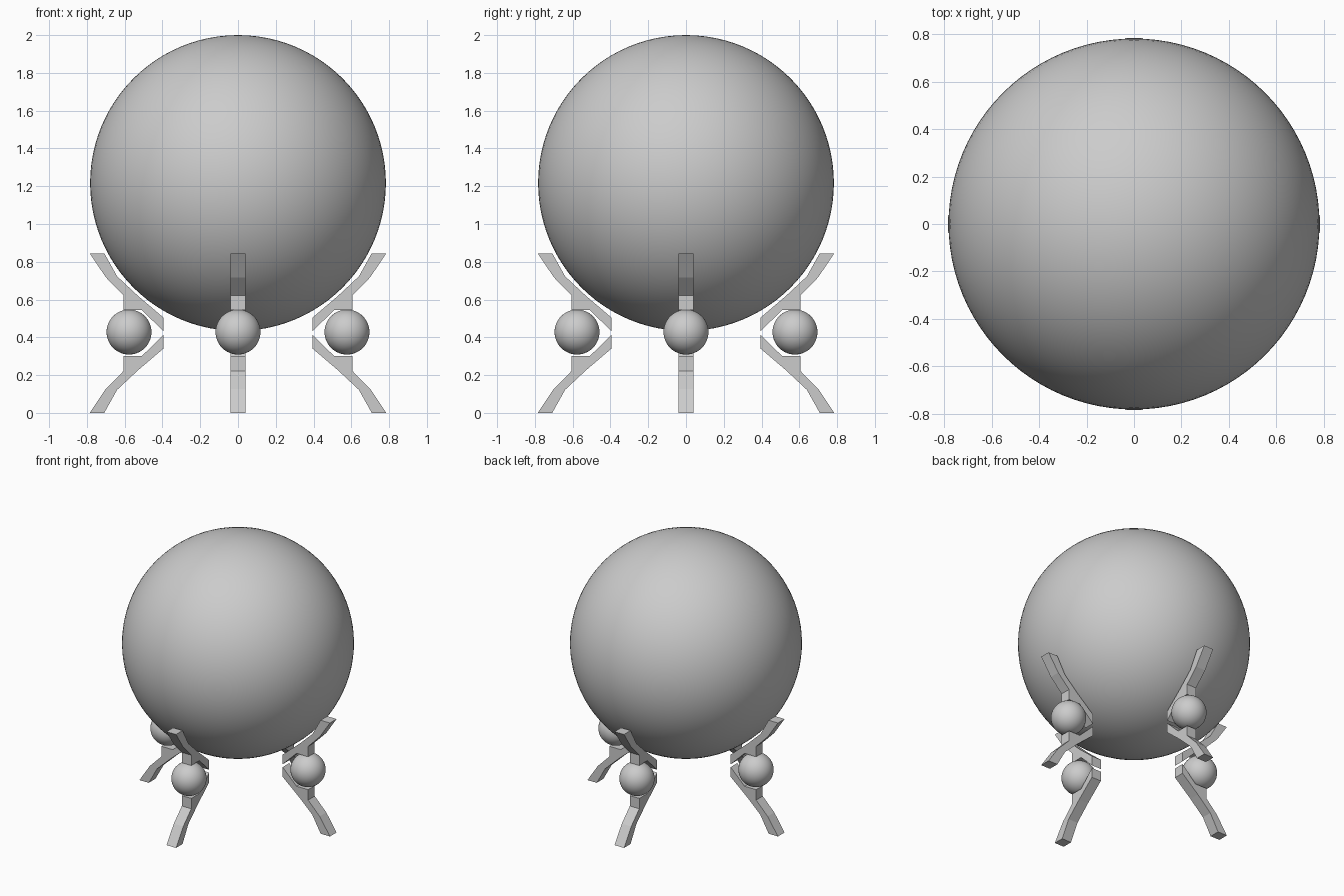
import bpy, bmesh
from math import pi
from mathutils import Matrix

if "Cube" in bpy.data.objects:
    bpy.data.objects.remove(bpy.data.objects["Cube"], do_unlink=True)

GREY = (0.6, 0.6, 0.6, 1)
grey = bpy.data.materials.new("light grey")
grey.use_nodes = True
grey.diffuse_color = GREY
grey.node_tree.nodes["Principled BSDF"].inputs["Base Color"].default_value = GREY

HEIGHT = 0.845       # stand height, mirrored about its middle
HALF_WIDTH = 0.039   # half thickness of each bracket

# Side outline of a lower bracket as (distance from centre, height)
OUTLINE = [(0.785, 0), (0.70, 0.127), (0.605, 0.223), (0.605, 0.30),
           (0.51, 0.30), (0.395, 0.412), (0.395, 0.34), (0.53, 0.225),
           (0.64, 0.122), (0.708, 0)]


def ball(name, radius, location, segments):
    bpy.ops.mesh.primitive_uv_sphere_add(
        segments=segments, ring_count=segments // 2, radius=radius, location=location)
    obj = bpy.context.object
    obj.name = name
    obj.data.materials.append(grey)
    bpy.ops.object.shade_smooth()


def bracket(name, angle, flip):
    bm = bmesh.new()
    verts = [bm.verts.new((r, -HALF_WIDTH, HEIGHT - z if flip else z)) for r, z in OUTLINE]
    face = bm.faces.new(verts)
    extruded = bmesh.ops.extrude_face_region(bm, geom=[face])["geom"]
    moved = [g for g in extruded if isinstance(g, bmesh.types.BMVert)]
    bmesh.ops.translate(bm, verts=moved, vec=(0, 2 * HALF_WIDTH, 0))
    bmesh.ops.recalc_face_normals(bm, faces=bm.faces)
    bm.transform(Matrix.Rotation(angle, 4, "Z"))
    mesh = bpy.data.meshes.new(name)
    bm.to_mesh(mesh)
    bm.free()
    mesh.materials.append(grey)
    bpy.context.collection.objects.link(bpy.data.objects.new(name, mesh))


# Large globe
ball("globe", 0.783, (0, 0, 1.217), 96)

# Four stand legs: a foot, a mirrored cradle arm and a ball between them
for i, side in enumerate(("left", "back", "right", "front")):
    angle = i * pi / 2
    bracket(side + "_foot", angle, False)
    bracket(side + "_cradle_arm", angle, True)
    centre = Matrix.Rotation(angle, 3, "Z") @ Matrix.Translation((0.577, 0, 0.428)).translation
    ball(side + "_ball", 0.119, centre, 48)
